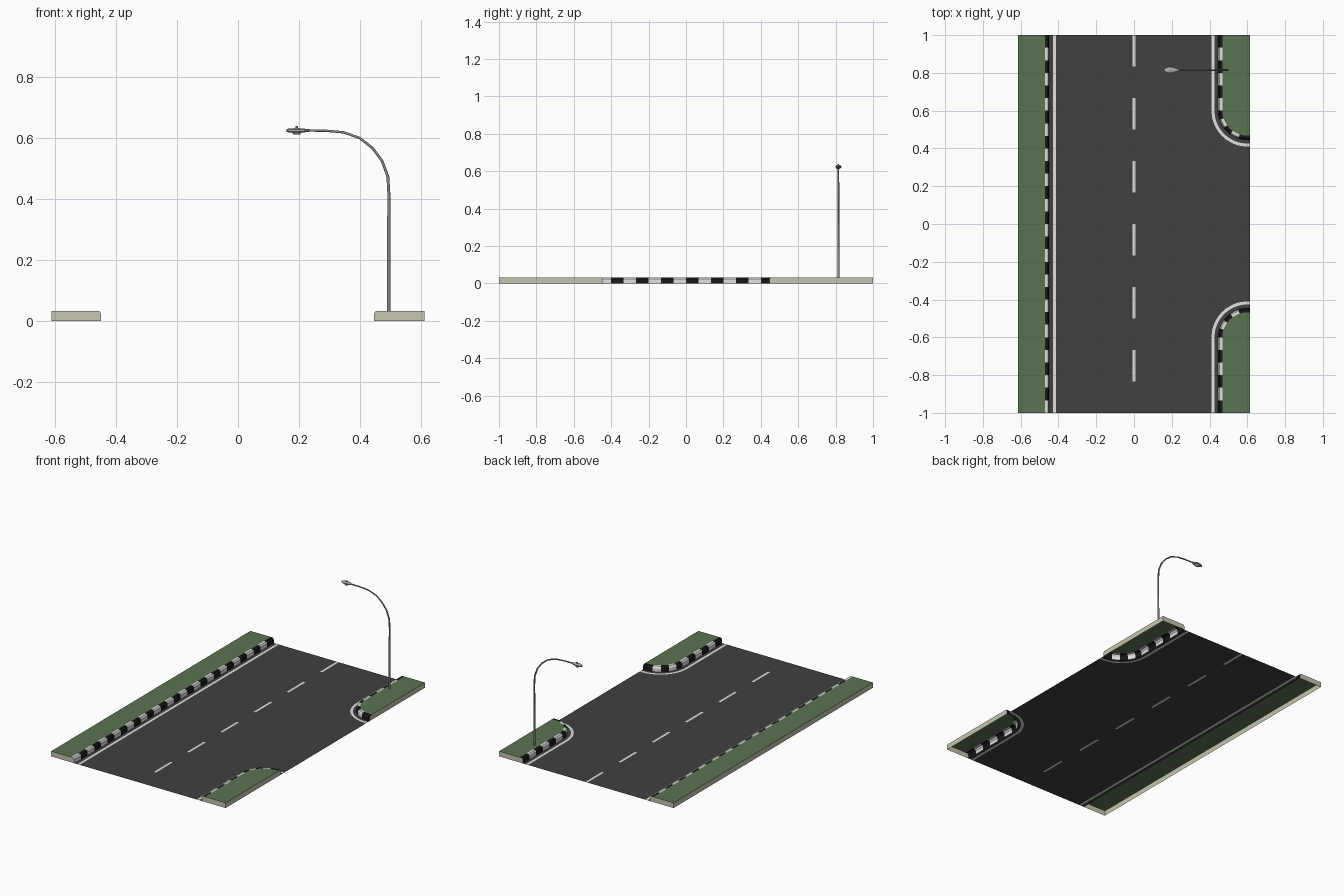
import bpy, bmesh, math
from mathutils import Vector

if "Cube" in bpy.data.objects:
    bpy.data.objects.remove(bpy.data.objects["Cube"])

X, Y, TOP = 0.613, 1.0, 0.033      # half width, half length, verge height
C = 0.60                           # corner arc centre (x and y)
KERB, LINE_IN, LINE_OUT, GRASS = 0.154, 0.174, 0.19, 0.132   # radii about the corner


def material(name, r, g, b):
    m = bpy.data.materials.new(name)
    m.diffuse_color = (r, g, b, 1)
    m.use_nodes = True
    m.node_tree.nodes["Principled BSDF"].inputs["Base Color"].default_value = m.diffuse_color
    return m


asphalt = material("asphalt", 0.052, 0.052, 0.053)
white = material("white_paint", 0.75, 0.75, 0.75)
black = material("black_paint", 0.009, 0.009, 0.009)
green = material("grass_green", 0.105, 0.175, 0.085)
beige = material("beige_concrete", 0.57, 0.56, 0.43)
steel = material("steel_grey", 0.24, 0.25, 0.26)
lamp_grey = material("lamp_grey", 0.42, 0.43, 0.43)


def finish(name, bm, mats, weld=True):
    if weld:
        bmesh.ops.remove_doubles(bm, verts=bm.verts, dist=1e-5)
    me = bpy.data.meshes.new(name)
    bm.to_mesh(me)
    bm.free()
    for m in mats:
        me.materials.append(m)
    ob = bpy.data.objects.new(name, me)
    bpy.context.collection.objects.link(ob)
    return ob


def face(bm, pts, mat=0, normal=None):
    f = bm.faces.new([bm.verts.new(p) for p in pts])
    f.material_index = mat
    f.normal_update()
    if normal is not None and f.normal.dot(Vector(normal)) < 0:
        f.normal_flip()
    return f


# Stations along each kerb; a station maps a radius to a point on the ground
def left_rail():
    return [lambda r, y=-Y + i / 15: (r - C - 0.003, y) for i in range(31)]


def right_rail(side):
    rail = [lambda r, y=Y - i * (Y - C) / 6: (C - r, side * y) for i in range(7)]
    for i in range(1, 11):
        a = math.pi / 2 * i / 10
        rail.append(lambda r, a=a: (C - r * math.cos(a), side * (C - r * math.sin(a))))
    rail.append(lambda r: (X, side * (C - r)))
    return rail


def sweep(name, rail, profile, mats, pick=lambda i: 0):
    """Sweep a (radius, height) profile along a rail."""
    bm = bmesh.new()
    for i, (a, b) in enumerate(zip(rail, rail[1:])):
        for (r0, z0), (r1, z1) in zip(profile, profile[1:]):
            face(bm, [(*a(r0), z0), (*b(r0), z0), (*b(r1), z1), (*a(r1), z1)], pick(i),
                 (0, 0, 1) if z0 == z1 else None)
    bmesh.ops.recalc_face_normals(bm, faces=bm.faces)
    if sum(f.normal.z for f in bm.faces) < 0:
        bmesh.ops.reverse_faces(bm, faces=bm.faces)
    return finish(name, bm, mats)


kerb_profile = [(KERB, 0), (KERB, 0.023), (0.147, TOP), (GRASS, TOP)]
rails = {"left": left_rail(), "right_front": right_rail(-1), "right_back": right_rail(1)}


def stripe_left(i):
    return i % 2


def stripe_right(i):
    # straight stripes first, then two facets per stripe round the corner
    return (i + 1) % 2 if i < 6 else (((min(i, 15) - 6) // 2) + 1) % 2


for key, rail in rails.items():
    pick = stripe_left if key == "left" else stripe_right
    sweep(key + "_kerb", rail, kerb_profile, [white, black], pick)
    sweep(key + "_gutter", rail, [(LINE_IN, 0), (KERB, 0)], [asphalt])
    sweep(key + "_edge_line", rail, [(LINE_OUT, 0), (LINE_IN, 0)], [white])

    # Grass sheet on top of the verge
    bm = bmesh.new()
    edge = [(*s(GRASS), TOP) for s in rail]
    far = ([(-X, Y, TOP), (-X, -Y, TOP)] if key == "left"
           else [(X, edge[0][1], TOP)])
    face(bm, edge + far, 0, (0, 0, 1))
    finish(key + "_grass", bm, [green])

    # Concrete walls closing the outer sides
    bm = bmesh.new()
    ox = -X if key == "left" else X
    for y in ((-Y, Y) if key == "left" else (edge[0][1],)):
        s = rail[0] if key != "left" or y < 0 else rail[-1]
        face(bm, [(*s(r), z) for r, z in kerb_profile] + [(ox, y, TOP), (ox, y, 0)],
             0, (0, y, 0))
    if key == "left":
        side_wall = [(ox, -Y, 0), (ox, -Y, TOP), (ox, Y, TOP), (ox, Y, 0)]
    else:
        e = edge[0][1]
        side_wall = [(*rail[-1](r), z) for r, z in kerb_profile] + [(ox, e, TOP), (ox, e, 0)]
    face(bm, side_wall, 0, (ox, 0, 0))
    finish(key + "_verge_walls", bm, [beige])

# Road surface: two lanes either side of a dashed centre strip
W = 0.0075
bm = bmesh.new()
lx = LINE_OUT - C - 0.003
face(bm, [(lx, -Y, 0), (-W, -Y, 0), (-W, Y, 0), (lx, Y, 0)], 0, (0, 0, 1))
front = [(*s(LINE_OUT), 0) for s in rails["right_front"]]
back = [(*s(LINE_OUT), 0) for s in rails["right_back"]]
face(bm, [(W, Y, 0), (W, -Y, 0)] + front + back[::-1], 0, (0, 0, 1))
for i in range(12):
    y0, y1 = -Y + i / 6, -Y + (i + 1) / 6
    face(bm, [(-W, y0, 0), (W, y0, 0), (W, y1, 0), (-W, y1, 0)], i % 2, (0, 0, 1))
finish("road", bm, [asphalt, white], weld=False)

# Street lamp, lofted in the plane y = LY
LY = 0.815


def loft(name, sections, mat, sides=8):
    """Sections are (x, z, half width in y, half thickness)."""
    bm = bmesh.new()
    rings = []
    for i, (x, z, w, h) in enumerate(sections):
        p, q = sections[max(i - 1, 0)], sections[min(i + 1, len(sections) - 1)]
        t = Vector((q[0] - p[0], 0, q[1] - p[1])).normalized()
        n = Vector((-t.z, 0, t.x))
        rings.append([bm.verts.new(Vector((x, LY, z)) + n * h * math.sin(a)
                      + Vector((0, w * math.cos(a), 0)))
                      for a in (math.tau * (k + 0.5) / sides for k in range(sides))])
    for a, b in zip(rings, rings[1:]):
        for k in range(sides):
            bm.faces.new([a[k], a[k - 1], b[k - 1], b[k]])
    bm.faces.new(rings[0])
    bm.faces.new(rings[-1])
    bmesh.ops.recalc_face_normals(bm, faces=bm.faces)
    ob = finish(name, bm, [mat], weld=False)
    bpy.context.view_layer.objects.active = ob
    ob.select_set(True)
    bpy.ops.object.shade_smooth_by_angle(angle=math.radians(50))
    ob.select_set(False)


path = [(0.495, TOP), (0.495, 0.25), (0.495, 0.42), (0.492, 0.473), (0.473, 0.525),
        (0.442, 0.567), (0.400, 0.600), (0.347, 0.619), (0.29, 0.624), (0.22, 0.625)]
loft("lamp_pole", [(x, z, r, r) for (x, z), r in
                   zip(path, [0.0062, 0.0058, 0.0052, 0.005, 0.0048, 0.0046,
                              0.0044, 0.0042, 0.004, 0.004])], steel)
loft("lamp_head", [(0.237, 0.625, 0.004, 0.004), (0.222, 0.625, 0.009, 0.006),
                   (0.205, 0.625, 0.016, 0.008), (0.185, 0.625, 0.018, 0.008),
                   (0.168, 0.625, 0.012, 0.007), (0.159, 0.625, 0.006, 0.005)], lamp_grey)
loft("lamp_lens", [(0.193, 0.611, 0.008, 0.010), (0.193, 0.619, 0.014, 0.018)], lamp_grey)
loft("lamp_sensor", [(0.193, 0.630, 0.004, 0.004), (0.193, 0.639, 0.004, 0.004)], steel)
